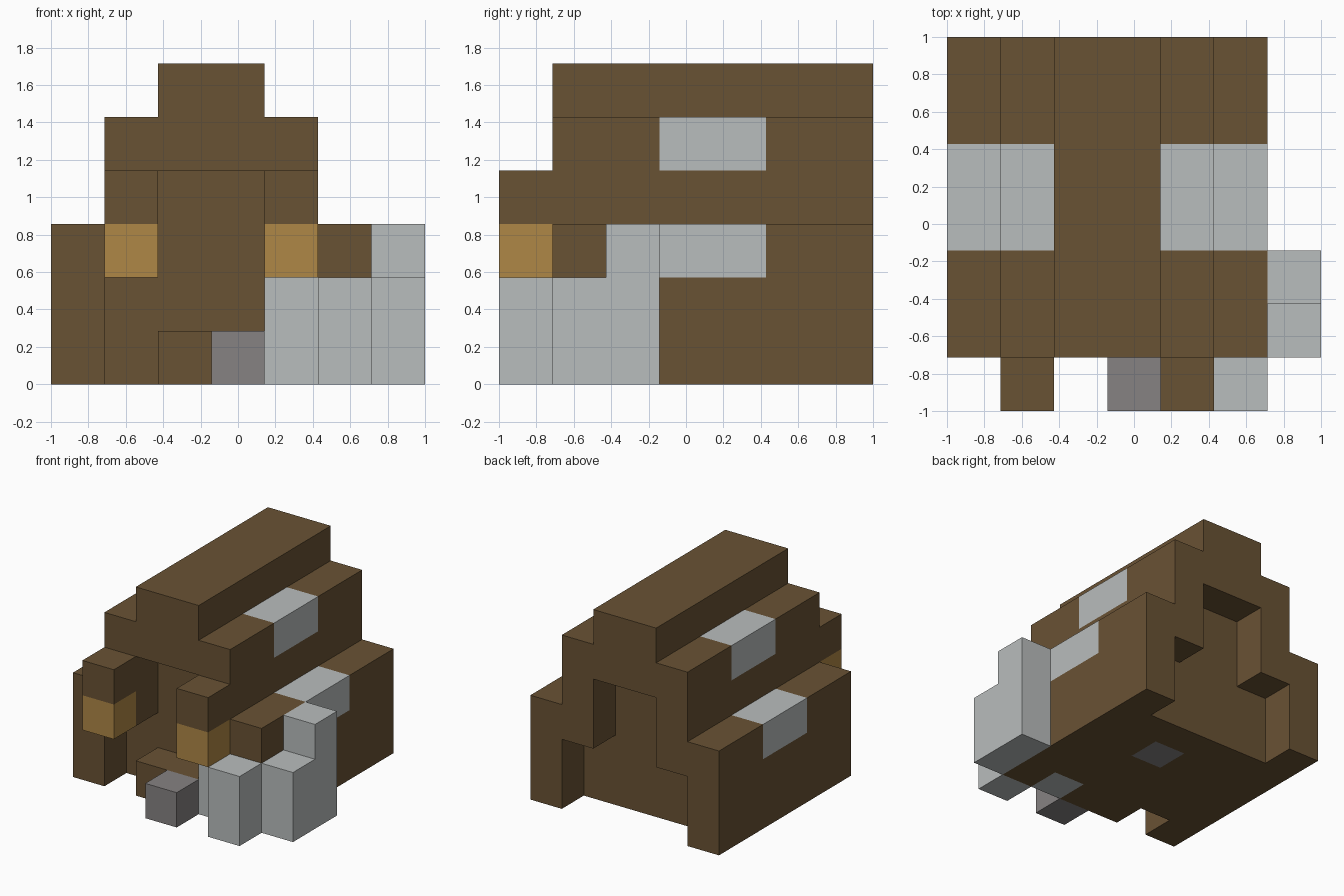
import bpy
import bmesh
from mathutils import Vector

CELL = 2 / 7  # edge of one building block

if "Cube" in bpy.data.objects:
    bpy.data.objects.remove(bpy.data.objects["Cube"], do_unlink=True)


def make_material(name, rgb):
    mat = bpy.data.materials.new(name)
    mat.use_nodes = True
    mat.diffuse_color = (*rgb, 1)
    shader = mat.node_tree.nodes["Principled BSDF"]
    shader.inputs["Base Color"].default_value = (*rgb, 1)
    shader.inputs["Roughness"].default_value = 0.9
    return mat


wood = make_material("brown wood", (0.141, 0.084, 0.034))
snow = make_material("pale snow", (0.485, 0.508, 0.508))
amber = make_material("amber lantern", (0.429, 0.242, 0.061))
stone = make_material("grey stone", (0.238, 0.223, 0.223))

blocks = {}  # block position -> part name
parts = {}   # part name -> material


def fill(name, mat, xs, ys, zs):
    """Fill a box of blocks, replacing whatever was there."""
    parts[name] = mat
    for x in range(*xs):
        for y in range(*ys):
            for z in range(*zs):
                blocks[x, y, z] = name


def fill_pair(name, mat, xs, ys, zs):
    """Fill a box and its mirror across the middle of the house."""
    fill("right_" + name, mat, xs, ys, zs)
    fill("left_" + name, mat, (6 - xs[1], 6 - xs[0]), ys, zs)


def carve(xs, ys, zs):
    for x in range(*xs):
        for y in range(*ys):
            for z in range(*zs):
                blocks.pop((x, y, z), None)


# House body and stepped roof
fill("house_core", wood, (1, 5), (1, 7), (0, 4))
fill_pair("side_wall", wood, (0, 1), (1, 7), (0, 3))
fill("upper_roof", wood, (1, 5), (1, 7), (4, 5))
fill("roof_ridge", wood, (2, 4), (1, 7), (5, 6))

# Recesses under both gables
for row in (1, 6):
    carve((1, 5), (row, row + 1), (0, 2))
    carve((2, 4), (row, row + 1), (2, 4))

# Snow patches on the roof steps
fill_pair("lower_snow_patch", snow, (0, 1), (3, 5), (2, 3))
fill_pair("upper_snow_patch", snow, (1, 2), (3, 5), (4, 5))

# Beam ends with hanging lanterns
fill_pair("beam_end", wood, (1, 2), (0, 1), (3, 4))
fill_pair("lantern", amber, (1, 2), (0, 1), (2, 3))

# Doorstep and stones
fill("doorstep", wood, (2, 4), (1, 2), (0, 1))
fill("front_stone", stone, (3, 4), (0, 1), (0, 1))
fill("floor_stone", stone, (3, 4), (4, 5), (0, 1))

# Snow drift around the front left corner
fill("inner_snow_drift", snow, (4, 5), (1, 2), (0, 2))
fill("front_snow_drift", snow, (5, 6), (0, 1), (0, 2))
fill("side_snow_drift", snow, (6, 7), (1, 3), (0, 2))
fill("snow_drift_peak", snow, (6, 7), (2, 3), (2, 3))


def build_part(name, mat):
    """Make the outer faces of one part."""
    bm = bmesh.new()
    origin = Vector((-1, -1, 0))
    for cell in [c for c, owner in blocks.items() if owner == name]:
        for axis in range(3):
            for side in (0, 1):
                neighbour = list(cell)
                neighbour[axis] += 2 * side - 1
                if tuple(neighbour) in blocks:
                    continue
                corners = []
                for u, v in ((0, 0), (1, 0), (1, 1), (0, 1)):
                    p = Vector(cell)
                    p[axis] += side
                    p[(axis + 1) % 3] += u
                    p[(axis + 2) % 3] += v
                    corners.append(bm.verts.new(p * CELL + origin))
                bm.faces.new(corners if side else corners[::-1])
    bmesh.ops.remove_doubles(bm, verts=bm.verts, dist=CELL / 100)
    mesh = bpy.data.meshes.new(name)
    bm.to_mesh(mesh)
    bm.free()
    mesh.materials.append(mat)
    bpy.context.collection.objects.link(bpy.data.objects.new(name, mesh))


for part_name, part_material in parts.items():
    build_part(part_name, part_material)
